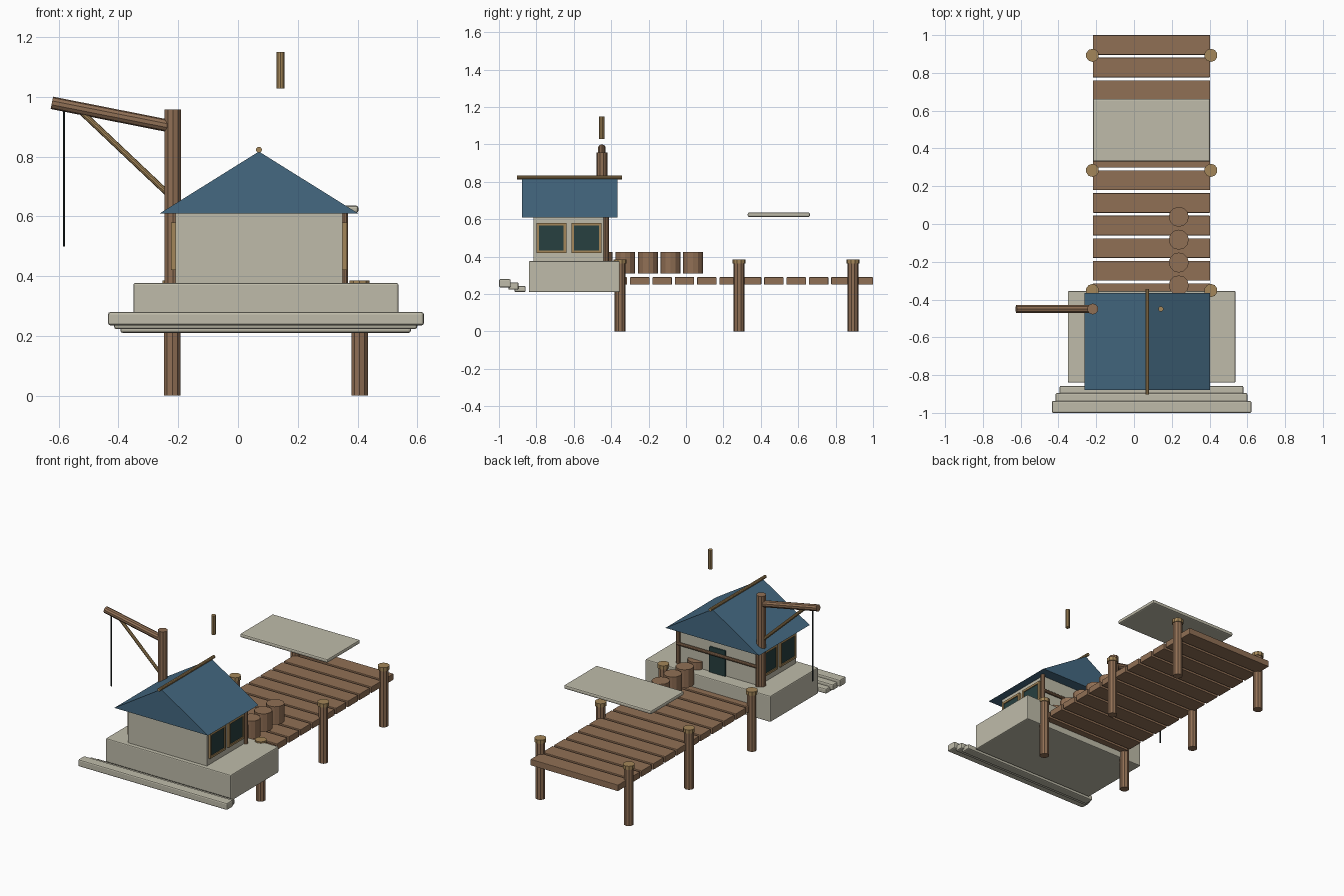
import bpy, bmesh
from mathutils import Vector

if "Cube" in bpy.data.objects:
    bpy.data.objects.remove(bpy.data.objects["Cube"], do_unlink=True)


def material(name, rgb):
    m = bpy.data.materials.new(name)
    m.use_nodes = True
    m.diffuse_color = (*rgb, 1)
    m.node_tree.nodes["Principled BSDF"].inputs["Base Color"].default_value = (*rgb, 1)
    return m


STONE = material("pale stone", (0.52, 0.50, 0.40))
WOOD = material("brown wood", (0.28, 0.16, 0.09))
GOLD = material("golden wood", (0.37, 0.24, 0.10))
ROOF = material("blue roof", (0.058, 0.14, 0.22))
GLASS = material("dark glass", (0.02, 0.05, 0.05))
ROPE = material("dark rope", (0.015, 0.022, 0.022))


def finish(name, bm, mat):
    bmesh.ops.recalc_face_normals(bm, faces=bm.faces)
    mesh = bpy.data.meshes.new(name)
    bm.to_mesh(mesh)
    bm.free()
    mesh.materials.append(mat)
    ob = bpy.data.objects.new(name, mesh)
    bpy.context.collection.objects.link(ob)
    return ob


def box(name, xs, ys, zs, mat, bevel=0.0):
    """Box between the given ranges, with optional bevelled edges."""
    bm = bmesh.new()
    bmesh.ops.create_cube(bm, size=1)
    for v in bm.verts:
        v.co = [(r[0] + r[1]) / 2 + c * (r[1] - r[0]) for r, c in zip((xs, ys, zs), v.co)]
    if bevel:
        bmesh.ops.bevel(bm, geom=bm.edges[:], offset=bevel, segments=2,
                        affect='EDGES', profile=0.5)
    return finish(name, bm, mat)


def rod(name, start, end, radius, mat, sides=10):
    """Faceted cylinder from one point to another."""
    a, b = Vector(start), Vector(end)
    bm = bmesh.new()
    bmesh.ops.create_cone(bm, cap_ends=True, segments=sides, radius1=radius,
                          radius2=radius, depth=(b - a).length)
    turn = (b - a).to_track_quat('Z', 'Y')
    for v in bm.verts:
        v.co = turn @ v.co + (a + b) / 2
    return finish(name, bm, mat)


# Stone base and front ledges
box("stone_base", (-0.35, 0.537), (-0.84, -0.355), (0.21, 0.377), STONE, 0.006)
box("ledge_inner", (-0.394, 0.579), (-0.917, -0.857), (0.21, 0.243), STONE, 0.008)
box("ledge_middle", (-0.415, 0.6), (-0.95, -0.895), (0.223, 0.262), STONE, 0.008)
box("ledge_outer", (-0.435, 0.622), (-1.0, -0.937), (0.235, 0.28), STONE, 0.008)

# House body and gabled roof
box("house_walls", (-0.21, 0.35), (-0.815, -0.435), (0.37, 0.615), STONE)
bm = bmesh.new()
ends = [[bm.verts.new((x, y, z)) for x, z in ((-0.262, 0.61), (0.402, 0.61), (0.07, 0.817))]
        for y in (-0.878, -0.366)]
for end in ends:
    bm.faces.new(end)
for i in range(3):
    j = (i + 1) % 3
    bm.faces.new((ends[0][i], ends[0][j], ends[1][j], ends[1][i]))
finish("roof", bm, ROOF)
rod("ridge_pole", (0.07, -0.903, 0.823), (0.07, -0.343, 0.823), 0.01, GOLD)
rod("chimney_pipe", (0.142, -0.45, 1.028), (0.142, -0.45, 1.15), 0.014, GOLD)

# Side windows: glass panes with four-bar frames
for side, wall, sign in (("left", 0.35, 1), ("right", -0.21, -1)):
    for n, y in enumerate((-0.72, -0.532)):
        def span(depth):
            return sorted((wall - sign * 0.01, wall + sign * depth))
        label = f"{side}_window_{n + 1}"
        z, h, t = 0.5, 0.08, 0.014
        box(label + "_glass", span(0.008), (y - h + t, y + h - t),
            (z - h + t, z + h - t), GLASS)
        for s in (-1, 1):
            box(label + "_stile", span(0.014), sorted((y + s * h, y + s * (h - t))),
                (z - h, z + h), GOLD)
            box(label + "_rail", span(0.014), (y - h + t, y + h - t),
                sorted((z + s * h, z + s * (h - t))), GOLD)

# Back door, porch posts and rail
box("back_door", (0.02, 0.135), (-0.44, -0.425), (0.37, 0.54), GLASS, 0.004)
for x in (-0.21, 0.355):
    rod("porch_post", (x, -0.427, 0.37), (x, -0.427, 0.615), 0.014, WOOD)
rod("porch_rail", (-0.21, -0.42, 0.503), (0.355, -0.42, 0.503), 0.01, WOOD)

# Crane with boom, brace and hanging rope
rod("crane_mast", (-0.218, -0.45, 0.37), (-0.218, -0.45, 0.958), 0.029, WOOD)
rod("crane_boom", (-0.623, -0.45, 0.98), (-0.218, -0.45, 0.9), 0.021, WOOD)
rod("crane_brace", (-0.53, -0.45, 0.955), (-0.218, -0.45, 0.66), 0.01, GOLD)
rod("crane_rope", (-0.583, -0.45, 0.5), (-0.583, -0.45, 0.96), 0.004, ROPE, 6)

# Dock planks
for k in range(12):
    y = 0.948 - 0.1195 * k
    box("dock_plank", (-0.218, 0.403), (y - 0.052, y + 0.052), (0.25, 0.29), WOOD, 0.003)

# Dock piles with caps
for x in (-0.22, 0.407):
    for y in (-0.352, 0.284, 0.893):
        rod("dock_pile", (x, y, 0), (x, y, 0.362), 0.029, WOOD)
        rod("pile_cap", (x, y, 0.362), (x, y, 0.386), 0.035, GOLD)

# Row of barrels running from the house wall along the dock
for k in range(5):
    y = 0.038 - 0.121 * k
    rod("barrel", (0.237, y, 0.31), (0.237, y, 0.425), 0.053, WOOD, 12)

# Raised flat canopy slab
box("canopy_slab", (-0.218, 0.403), (0.33, 0.663), (0.612, 0.636), STONE, 0.008)
